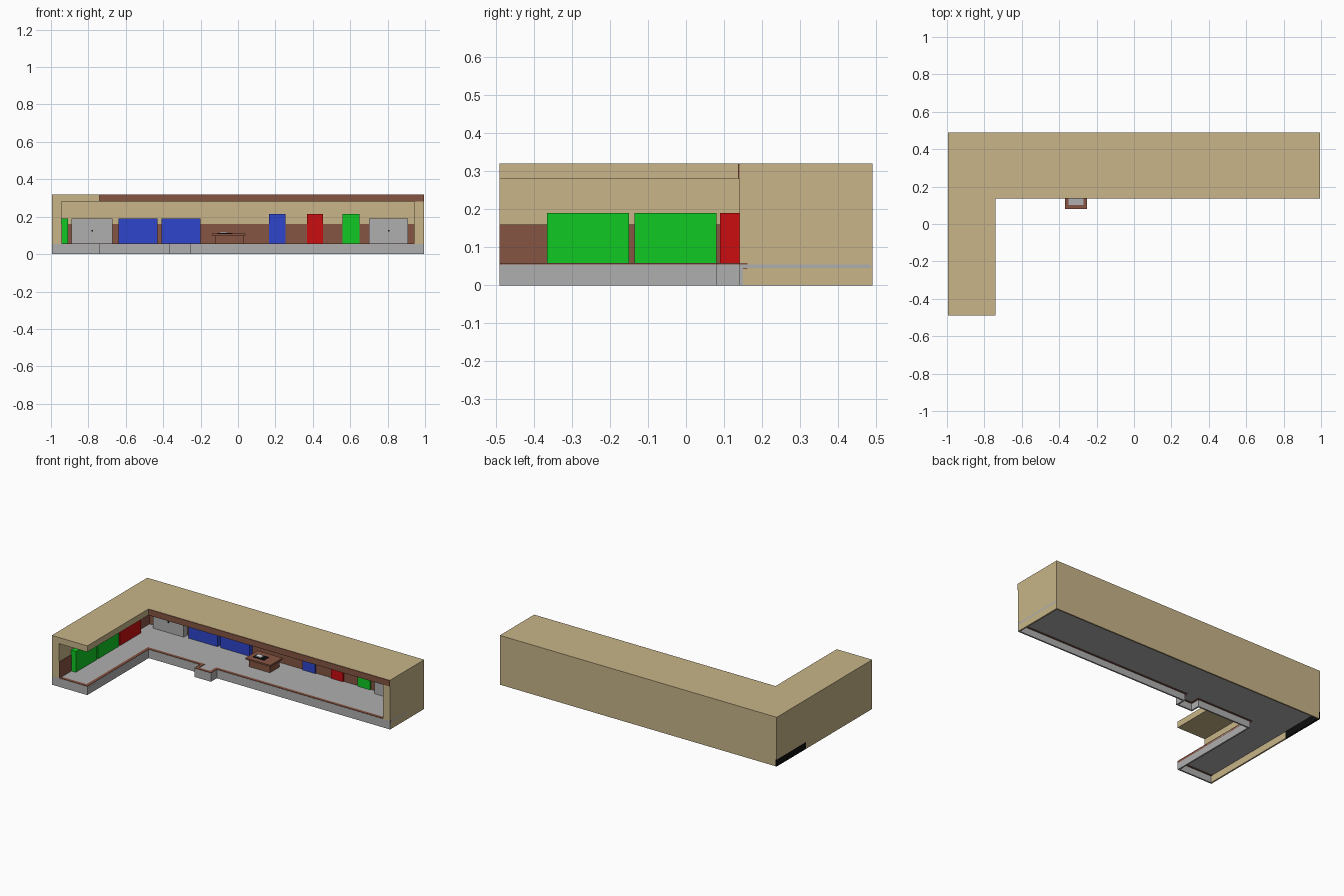
import bpy, bmesh
from mathutils import Vector

if "Cube" in bpy.data.objects:
    bpy.data.objects.remove(bpy.data.objects["Cube"])

def mat(name, rgb):
    m = bpy.data.materials.new(name)
    m.diffuse_color = (*rgb, 1)
    m.use_nodes = True
    m.node_tree.nodes["Principled BSDF"].inputs["Base Color"].default_value = m.diffuse_color
    return m

BEIGE = mat("beige", (0.58, 0.46, 0.25))
BROWN = mat("brown", (0.24, 0.09, 0.055))
GREY = mat("grey", (0.43, 0.43, 0.43))
BLUE = mat("blue", (0.027, 0.06, 0.60))
GREEN = mat("green", (0.005, 0.58, 0.017))
RED = mat("red", (0.60, 0.004, 0.005))
BLACK = mat("black", (0.004, 0.004, 0.004))
WHITE = mat("white", (0.8, 0.8, 0.8))

def finish(bm, name, m):
    bmesh.ops.recalc_face_normals(bm, faces=bm.faces)
    me = bpy.data.meshes.new(name)
    bm.to_mesh(me)
    bm.free()
    me.materials.append(m)
    ob = bpy.data.objects.new(name, me)
    bpy.context.collection.objects.link(ob)
    return ob

def box(name, x, y, z, m):
    bm = bmesh.new()
    bmesh.ops.create_cube(bm, size=1)
    for v in bm.verts:
        v.co = [(a + b) / 2 + c * (b - a) for (a, b), c in zip((x, y, z), v.co)]
    return finish(bm, name, m)

def prism(name, pts, z0, z1, m):
    bm = bmesh.new()
    f = bm.faces.new([bm.verts.new((x, y, z0)) for x, y in pts])
    r = bmesh.ops.extrude_face_region(bm, geom=[f])
    for v in r["geom"]:
        if isinstance(v, bmesh.types.BMVert):
            v.co.z = z1
    return finish(bm, name, m)

def band(name, path, t, z0, z1, m):
    """Strip of width t along the inner (left) side of a right-angled path."""
    p = [Vector(q) for q in path]
    n = []
    for a, b in zip(p, p[1:]):
        d = (b - a).normalized()
        n.append(Vector((-d.y, d.x)))
    off = [p[0] + n[0] * t]
    off += [p[i] + (n[i - 1] + n[i]) * t for i in range(1, len(p) - 1)]
    off.append(p[-1] + n[-1] * t)
    return prism(name, [tuple(q) for q in p + off[::-1]], z0, z1, m)

L, R, B, F, W, I = -0.995, 0.995, 0.49, 0.14, -0.74, -0.49
FRONT = [(L, I), (W, I), (W, F), (-0.37, F), (-0.37, 0.08),
         (-0.25, 0.08), (-0.25, F), (R, F)]
FZ, CZ, T = 0.055, 0.28, 0.05   # floor top, ceiling, wall thickness

# floor, front skirt and brown edging
prism("floor", FRONT + [(R, B - 0.004), (L + 0.004, B - 0.004), (L + 0.004, I)], 0.045, FZ, GREY)
band("front_skirt", FRONT, 0.01, 0.0, 0.052, GREY)
band("floor_edging", [(x, y + 0.001) for x, y in FRONT], 0.02, 0.043, 0.058, BROWN)

# outer walls, thick above the floor and thin below it
box("left_wall", (L, L + T), (I, B), (FZ, CZ), BEIGE)
box("back_wall", (L + T, R - T), (B - T, B), (FZ, CZ), BEIGE)
box("right_wall", (R - T, R), (F, B), (FZ, CZ), BEIGE)
box("left_wall_foot", (L, L + 0.01), (I, 0.19), (0, FZ), BEIGE)
box("left_wall_dark_foot", (L, L + 0.01), (0.19, B), (0, 0.045), BLACK)
box("left_wall_rear_foot", (L, L + 0.01), (0.19, B), (0.045, FZ), BEIGE)
box("back_wall_foot", (L + 0.01, R), (B - 0.01, B), (0, FZ), BEIGE)
box("right_wall_foot", (R - 0.01, R), (F, B), (0, FZ), BEIGE)

# roof and brown fascia over the main opening
prism("roof", [(L, I), (W, I), (W, F), (R, F), (R, B), (L, B)], CZ, 0.32, BEIGE)
box("roof_fascia", (W, R), (F - 0.004, F), (CZ, 0.319), BROWN)

# brown wainscot on inner walls
IL, IB, IR = L + T, B - T, R - T
box("left_wainscot", (IL, IL + 0.004), (I, IB), (FZ, 0.16), BROWN)
box("back_wainscot", (IL, IR), (IB - 0.004, IB), (FZ, 0.16), BROWN)
box("right_wainscot", (IR - 0.004, IR), (F + 0.005, IB), (FZ, 0.16), BROWN)

# cabinets and doors along the back wall: x range, top, depth, colour
for i, (x0, x1, top, d, m) in enumerate([
        (-0.89, -0.67, 0.19, 0.04, GREY), (-0.64, -0.43, 0.19, 0.035, BLUE),
        (-0.41, -0.20, 0.19, 0.035, BLUE), (0.165, 0.255, 0.215, 0.012, BLUE),
        (0.37, 0.455, 0.215, 0.012, RED), (0.56, 0.65, 0.215, 0.012, GREEN),
        (0.70, 0.91, 0.19, 0.04, GREY)]):
    box(f"back_cabinet_{i}", (x0, x1), (IB - d, IB), (FZ, top), m)
    if m is GREY:
        c = (x0 + x1) / 2
        box(f"cabinet_knob_{i}", (c - 0.004, c + 0.004),
            (IB - d - 0.005, IB - d), (0.12, 0.128), BLACK)

# cabinets along the left wall
for i, (y0, y1, m) in enumerate([(-0.365, -0.15, GREEN), (-0.135, 0.08, GREEN),
                                 (0.09, 0.305, RED)]):
    box(f"left_cabinet_{i}", (IL, IL + 0.035), (y0, y1), (FZ, 0.19), m)

# service counter with small items on top
box("counter_base", (-0.12, 0.03), (0.285, 0.385), (FZ, 0.10), BROWN)
box("counter_top", (-0.14, 0.04), (0.275, 0.40), (0.10, 0.11), BROWN)
box("counter_mat", (-0.11, -0.03), (0.31, 0.36), (0.11, 0.113), BLACK)
box("counter_tray", (-0.10, -0.06), (0.32, 0.35), (0.113, 0.118), WHITE)
